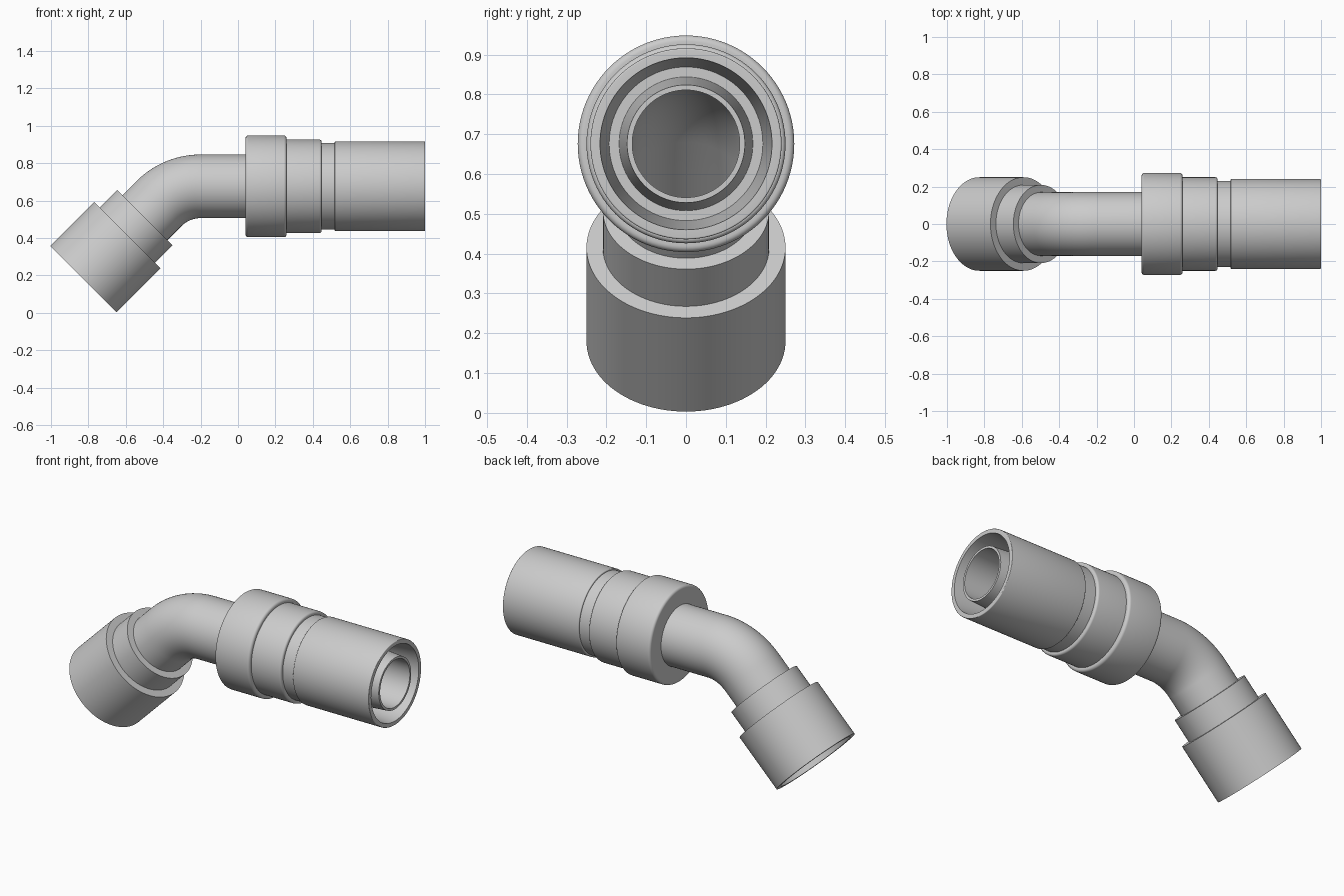
import bpy, bmesh, math
from mathutils import Vector

if "Cube" in bpy.data.objects:
    bpy.data.objects.remove(bpy.data.objects["Cube"])

AXIS_Z = 0.676      # height of the straight run
BEND_X = -0.2       # where the bend starts
R = 0.314           # bend radius of the centre line
ANG = math.radians(45)
SEG = 96


def frame(s):
    """Centre point, and the in-plane normal, at distance s along the pipe (s = x on the straight run)."""
    a = min(max((BEND_X - s) / R, 0), ANG)
    tangent = Vector((math.cos(a), 0, math.sin(a)))
    normal = Vector((-math.sin(a), 0, math.cos(a)))
    p = Vector((BEND_X, 0, AXIS_Z - R)) + normal * R
    if s > BEND_X:
        p += tangent * (s - BEND_X)
    elif a >= ANG:
        p -= tangent * (BEND_X - R * ANG - s)
    return p, normal


def build(name, *strips):
    """Sweep (s, radius) profiles around the pipe centre line."""
    bm = bmesh.new()
    for strip in strips:
        rings = []
        for s, r in strip:
            p, n = frame(s)
            rings.append([bm.verts.new(p + n * r * math.cos(t) + Vector((0, r * math.sin(t), 0)))
                          for t in (2 * math.pi * k / SEG for k in range(SEG))])
        for a, b in zip(rings, rings[1:]):
            for k in range(SEG):
                j = (k + 1) % SEG
                bm.faces.new((a[k], b[k], b[j], a[j]))
    mesh = bpy.data.meshes.new(name)
    bm.to_mesh(mesh)
    bm.free()
    ob = bpy.data.objects.new(name, mesh)
    bpy.context.collection.objects.link(ob)
    bpy.ops.object.select_all(action='DESELECT')
    ob.select_set(True)
    bpy.context.view_layer.objects.active = ob
    bpy.ops.object.shade_smooth_by_angle(angle=math.radians(32))
    return ob


def fillet(s, r, f, start):
    """Quarter-round convex corner; start is 90 (rising left side) or 0 (falling right side)."""
    sign = -1 if start else 1
    pts = [(s - sign * f * (1 - math.sin(t)), r - f * (1 - math.cos(t)))
           for t in (math.pi / 2 * i / 5 for i in range(6))]
    return pts[::-1] if start else pts


BORE, PIPE = 0.135, 0.17
LOW, HIGH, END = -0.553, 0.04, -1.018

# bent pipe, outside and bore
bend = [BEND_X - R * ANG * i / 20 for i in range(20, -1, -1)]
path = [LOW] + bend + [HIGH]
build("elbow_pipe", [(s, PIPE) for s in path], [(s, BORE) for s in reversed(path)])

# stepped socket on the angled end, open underneath
build("lower_socket", [
    (LOW, BORE), (-0.66, BORE), (-0.74, 0.222), (END, 0.222), (END, 0.25),
    (-0.685, 0.25), (-0.685, 0.209), (LOW, 0.209), (LOW, PIPE)])

# collar, neck, sleeve and inner nose on the straight end
build("collar_and_sleeve",
      [(HIGH, PIPE)]
      + fillet(HIGH, 0.272, 0.015, 90) + fillet(0.26, 0.272, 0.015, 0)
      + [(0.26, 0.25)] + fillet(0.447, 0.25, 0.012, 0)
      + [(0.447, 0.231), (0.517, 0.231)]
      + fillet(0.517, 0.24, 0.005, 90) + fillet(1.0, 0.24, 0.004, 0)
      + [(1.0, 0.216), (0.7, 0.193), (0.7, 0.168), (1.0, 0.148), (1.0, BORE), (HIGH, BORE)])
